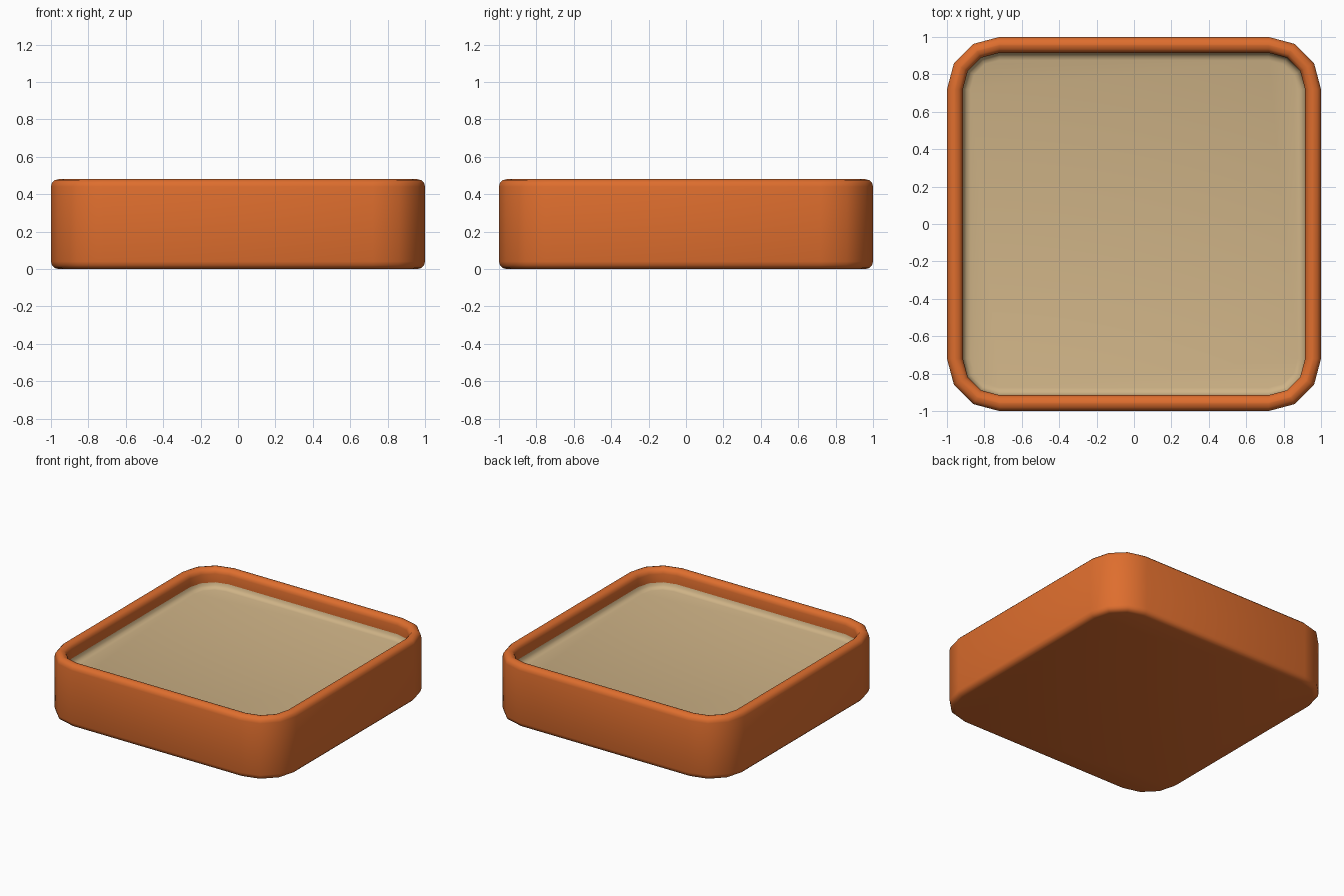
import bpy, bmesh
from math import sin, cos, pi

if "Cube" in bpy.data.objects:
    bpy.data.objects.remove(bpy.data.objects["Cube"])

CENTER, RADIUS, CORNER_STEPS = 0.72, 0.28, 3   # rounded-square plan
HEIGHT, BEVEL, RIM, FLOOR = 0.48, 0.04, 0.085, 0.335


def outline(inset):
    """Counter-clockwise rounded square, moved inwards by inset."""
    r = RADIUS - inset
    pts = []
    for q, (sx, sy) in enumerate(((1, 1), (-1, 1), (-1, -1), (1, -1))):
        for k in range(CORNER_STEPS + 1):
            a = (q + k / CORNER_STEPS) * pi / 2
            pts.append((sx * CENTER + r * cos(a), sy * CENTER + r * sin(a)))
    return pts


def arc(inset, z, start, end, steps=3):
    """Quarter-round (inset, z) points; angle 0 points outwards, pi/2 up."""
    out = []
    for k in range(steps + 1):
        a = start + (end - start) * k / steps
        out.append((inset - BEVEL * cos(a), z + BEVEL * sin(a)))
    return out


def loft(name, profile, color, cap_start=False, cap_end=False):
    bm = bmesh.new()
    rings = [[bm.verts.new((x, y, z)) for x, y in outline(d)] for d, z in profile]
    for a, b in zip(rings, rings[1:]):
        n = len(a)
        for i in range(n):
            j = (i + 1) % n
            bm.faces.new((a[i], a[j], b[j], b[i]))
    if cap_start:
        bm.faces.new(rings[0][::-1])
    if cap_end:
        bm.faces.new(rings[-1])
    for f in bm.faces:
        f.smooth = True
    mesh = bpy.data.meshes.new(name)
    bm.to_mesh(mesh)
    bm.free()
    mat = bpy.data.materials.new(name + "_color")
    mat.diffuse_color = color
    mat.use_nodes = True
    mat.node_tree.nodes["Principled BSDF"].inputs["Base Color"].default_value = mat.diffuse_color
    mesh.materials.append(mat)
    obj = bpy.data.objects.new(name, mesh)
    bpy.context.collection.objects.link(obj)
    return obj


# Tray: bevelled base, straight side, rounded rim, inner wall
tray = arc(BEVEL, BEVEL, -pi / 2, 0)
tray += arc(BEVEL, HEIGHT - BEVEL, 0, pi / 2)
tray += arc(RIM - BEVEL, HEIGHT - BEVEL, pi / 2, pi)
tray += [(RIM, FLOOR + BEVEL)]
loft("tray", tray, (0.73, 0.155, 0.027, 1), cap_start=True)

# Sand: flat floor that curves up to meet the inner wall
sand = arc(RIM + BEVEL, FLOOR + BEVEL, 0, -pi / 2)
loft("sand", sand, (0.62, 0.45, 0.24, 1), cap_end=True)
